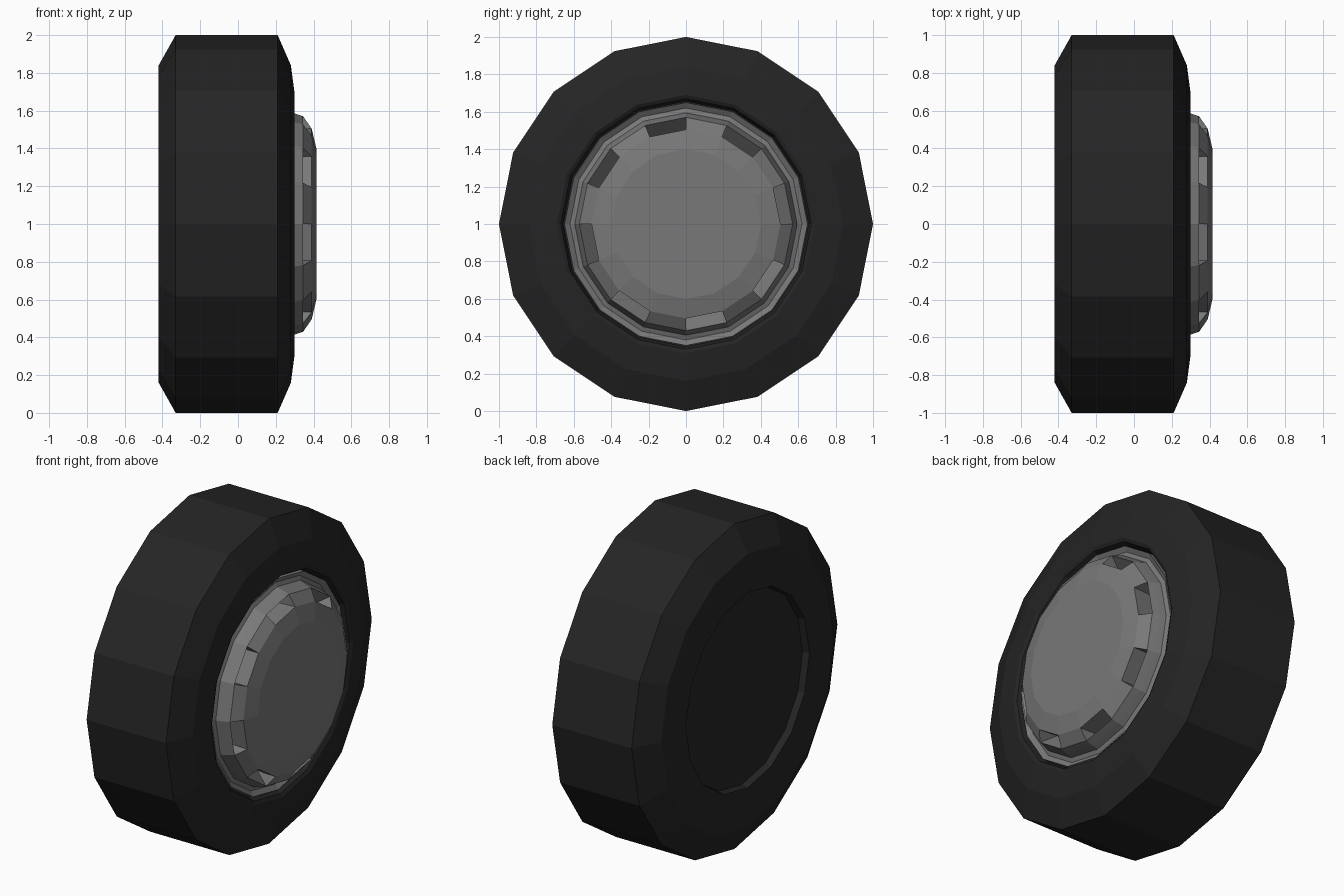
import bpy, bmesh, math

if "Cube" in bpy.data.objects:
    bpy.data.objects.remove(bpy.data.objects["Cube"])

SIDES = 16


def material(name, v):
    m = bpy.data.materials.new(name)
    m.diffuse_color = (v, v, v, 1)
    m.use_nodes = True
    m.node_tree.nodes["Principled BSDF"].inputs["Base Color"].default_value = m.diffuse_color
    return m


def lathe(name, profile, mat, cap_start=False, cap_end=False, slot_band=None, slot_root=None):
    """Spin (x, radius) points about the axle; open every other facet of slot_band as a vent."""
    bm = bmesh.new()

    def ring(x, r):
        return [bm.verts.new((x, r * math.cos(a), 1 + r * math.sin(a)))
                for a in (2 * math.pi * i / SIDES for i in range(SIDES))]

    rings = [ring(x, r) for x, r in profile]
    root = ring(*slot_root) if slot_root else None
    for k, (a, b) in enumerate(zip(rings, rings[1:])):
        for i in range(SIDES):
            j = (i + 1) % SIDES
            if k == slot_band and i % 2 == 0:
                # vent: sloping floor, inner wall and two triangular ends
                bm.faces.new((a[i], a[j], root[j], root[i]))
                bm.faces.new((root[i], root[j], b[j], b[i]))
                bm.faces.new((a[i], root[i], b[i]))
                bm.faces.new((a[j], b[j], root[j]))
            else:
                bm.faces.new((a[i], a[j], b[j], b[i]))
    if cap_start:
        bm.faces.new(rings[0][::-1])
    if cap_end:
        bm.faces.new(rings[-1])
    loose = [v for v in bm.verts if not v.link_faces]
    bmesh.ops.delete(bm, geom=loose, context='VERTS')
    bmesh.ops.recalc_face_normals(bm, faces=bm.faces)
    me = bpy.data.meshes.new(name)
    bm.to_mesh(me)
    bm.free()
    me.materials.append(mat)
    ob = bpy.data.objects.new(name, me)
    bpy.context.collection.objects.link(ob)
    return ob


rubber = material("black rubber", 0.018)
metal = material("grey metal", 0.19)

# Tyre with a shallow recessed back, closed behind the rim
lathe("tyre", [(-0.38, 0.59), (-0.42, 0.60), (-0.42, 0.84), (-0.33, 1.0), (0.21, 1.0),
               (0.28, 0.84), (0.30, 0.69), (0.29, 0.67), (0.25, 0.655), (0.20, 0.655)],
      rubber, cap_start=True, cap_end=True)

# Rim, groove and domed hub cap with eight vents
lathe("wheel_rim", [(0.20, 0.65), (0.275, 0.65), (0.255, 0.62), (0.265, 0.595), (0.30, 0.585),
                    (0.345, 0.57), (0.39, 0.505), (0.415, 0.40)],
      metal, cap_start=True, cap_end=True, slot_band=5, slot_root=(0.265, 0.50))
